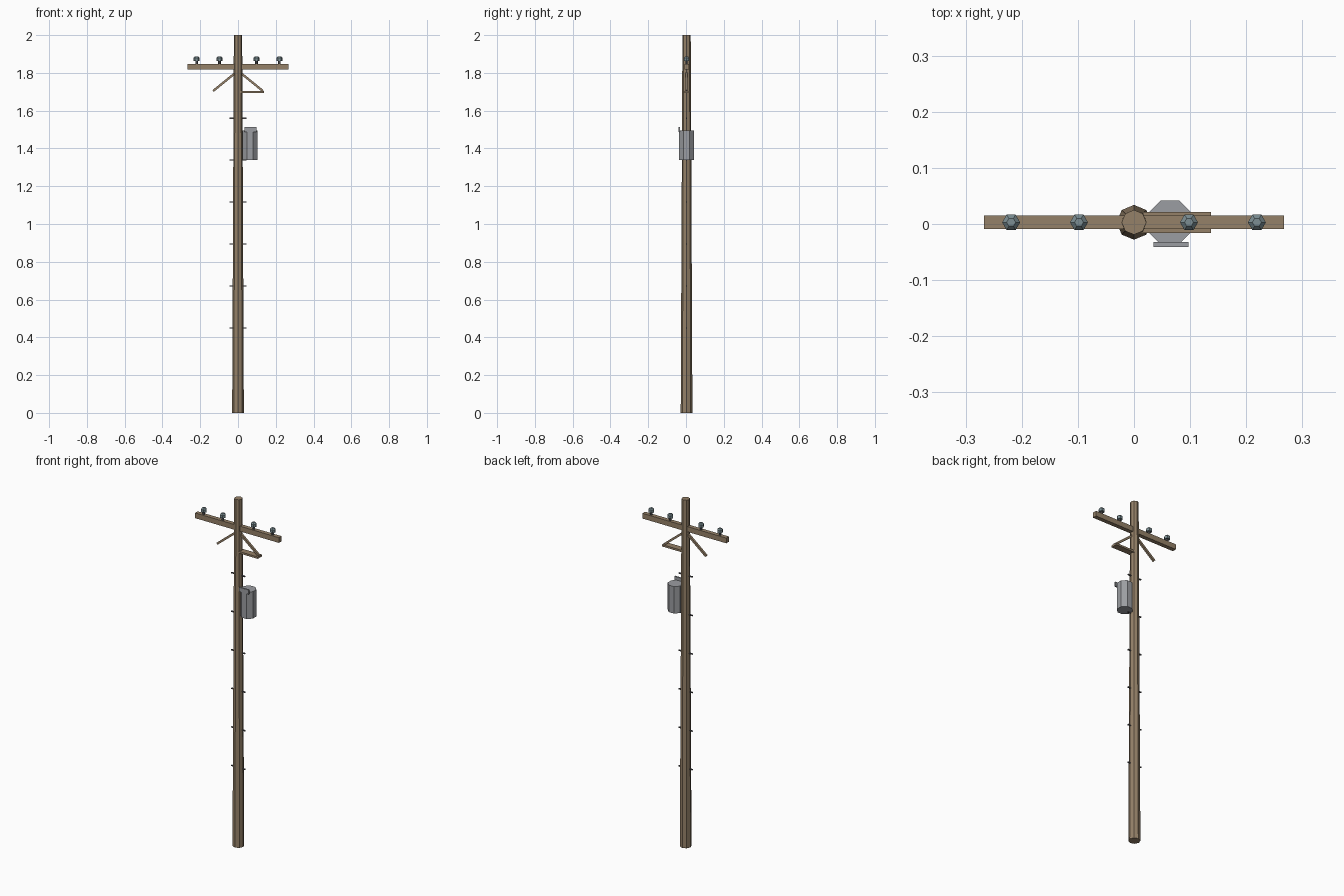
import bpy, math
from mathutils import Vector

if "Cube" in bpy.data.objects:
    bpy.data.objects.remove(bpy.data.objects["Cube"])

YC = 0.003  # shared depth centre of pole and fittings


def material(name, r, g, b):
    m = bpy.data.materials.new(name)
    m.diffuse_color = (r, g, b, 1)
    m.use_nodes = True
    m.node_tree.nodes["Principled BSDF"].inputs["Base Color"].default_value = m.diffuse_color
    return m


wood = material("wood", 0.30, 0.22, 0.14)
steel = material("dark_steel", 0.10, 0.10, 0.11)
glass = material("insulator_glaze", 0.20, 0.27, 0.29)
grey = material("tank_grey", 0.33, 0.34, 0.36)


def finish(name, mat):
    ob = bpy.context.object
    ob.name = name
    ob.data.materials.append(mat)
    return ob


def cone(name, x, z0, z1, r0, r1, sides, mat, turn=0.0):
    bpy.ops.mesh.primitive_cone_add(vertices=sides, radius1=r0, radius2=r1, depth=z1 - z0,
                                    location=(x, YC, (z0 + z1) / 2), rotation=(0, 0, turn))
    return finish(name, mat)


def box(name, lo, hi, mat, tilt=0.0):
    lo, hi = Vector(lo), Vector(hi)
    bpy.ops.mesh.primitive_cube_add(size=1, location=(lo + hi) / 2, rotation=(0, tilt, 0))
    bpy.context.object.scale = hi - lo
    return finish(name, mat)


# Tapered octagonal pole
cone("pole", 0, 0, 2, 0.031, 0.022, 8, wood, math.pi / 2)

# Crossarm
box("crossarm", (-0.267, -0.009, 1.818), (0.267, 0.015, 1.848), wood)

# Insulators: pin, flared skirt and domed cap
for i, x in enumerate((-0.219, -0.098, 0.098, 0.219)):
    t = math.pi / 6
    cone(f"insulator_pin_{i}", x, 1.845, 1.870, 0.007, 0.007, 6, steel, t)
    cone(f"insulator_skirt_{i}", x, 1.864, 1.880, 0.016, 0.016, 6, glass, t)
    cone(f"insulator_cap_{i}", x, 1.880, 1.888, 0.016, 0.008, 6, glass, t)

# Diagonal braces on both sides of the pole
for side, s in (("left", -1), ("right", 1)):
    a, b = Vector((0.004 * s, YC, 1.808)), Vector((0.132 * s, YC, 1.704))
    c, d = (a + b) / 2, b - a
    half = Vector((d.length / 2, 0.006, 0.006))
    box(f"brace_{side}", c - half, c + half, wood, -math.atan2(d.z, d.x))

# Flat shelf below the right brace
box("brace_shelf", (0.0, -0.016, 1.694), (0.137, 0.021, 1.705), wood)

# Transformer tank and its front bracket
cone("transformer_tank", 0.064, 1.34, 1.495, 0.0425, 0.0425, 8, grey, math.pi / 8)
box("transformer_bracket", (0.035, -0.041, 1.488), (0.097, -0.032, 1.513), grey)

# Climbing steps
for i in range(6):
    z = 0.45 + 0.222 * i
    for side, s in (("left", -1), ("right", 1)):
        x0, x1 = sorted((0.018 * s, 0.044 * s))
        box(f"step_{side}_{i}", (x0, YC - 0.003, z - 0.003), (x1, YC + 0.003, z + 0.003), steel)
